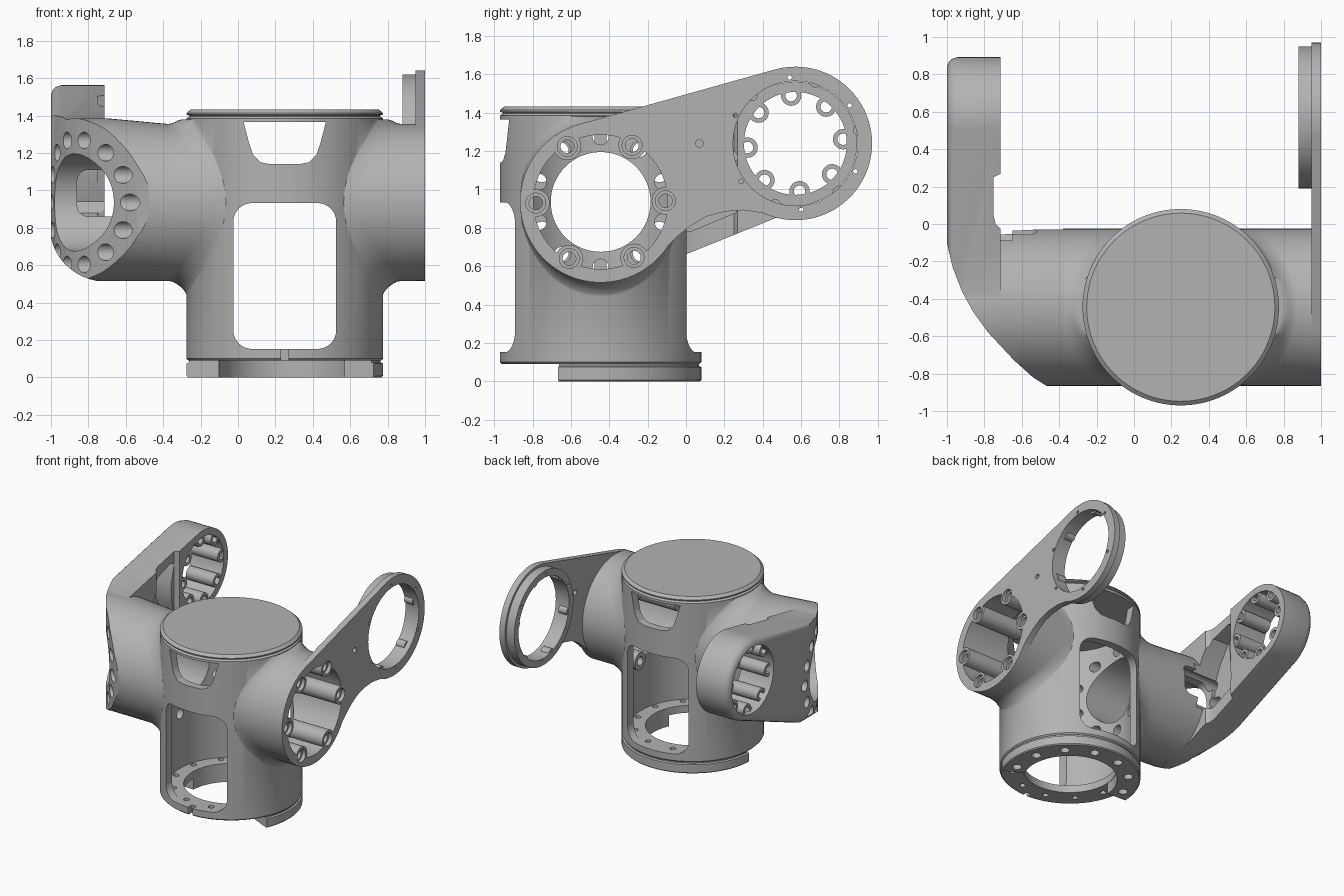
import bpy, bmesh
from math import sin, cos, pi, radians, sqrt

if "Cube" in bpy.data.objects:
    bpy.data.objects.remove(bpy.data.objects["Cube"], do_unlink=True)

grey = bpy.data.materials.new("machined_grey")
grey.use_nodes = True
colour = (0.45, 0.45, 0.45, 1)
grey.diffuse_color = colour
grey.node_tree.nodes["Principled BSDF"].inputs["Base Color"].default_value = colour

CX, CY = 0.25, -0.445          # upright housing axis
HUB = (-0.445, 0.935)          # cross axis, in y and z
TIP = (0.57, 1.24)             # arm tip axis, in y and z
R, HUB_R, TIP_R = 0.525, 0.42, 0.322


def place(axis, t, u, v):
    t = t(u) if callable(t) else t
    return {"X": (t, u, v), "Y": (u, t, v), "Z": (u, v, t)}[axis]


def arc(c, rx, a0=0, a1=360, n=64, rz=None):
    closed = a1 - a0 == 360
    steps = n if closed else n - 1
    rz = rx if rz is None else rz
    return [(c[0] + rx * cos(radians(a0 + (a1 - a0) * i / steps)),
             c[1] + rz * sin(radians(a0 + (a1 - a0) * i / steps))) for i in range(n)]


def polar(c, r, n, start=0):
    return [(c[0] + r * cos(2 * pi * i / n + radians(start)),
             c[1] + r * sin(2 * pi * i / n + radians(start))) for i in range(n)]


def loft(name, axis, *lofts):
    """Each loft is a list of (position, outline) sections, capped at both ends."""
    bm = bmesh.new()
    for sections in lofts:
        rings = [[bm.verts.new(place(axis, t, u, v)) for u, v in o] for t, o in sections]
        n = len(rings[0])
        for a, b in zip(rings, rings[1:]):
            for i in range(n):
                bm.faces.new((a[i], a[(i + 1) % n], b[(i + 1) % n], b[i]))
        bm.faces.new(rings[0][::-1])
        bm.faces.new(rings[-1])
    bmesh.ops.recalc_face_normals(bm, faces=bm.faces)
    mesh = bpy.data.meshes.new(name)
    bm.to_mesh(mesh)
    bm.free()
    mesh.materials.append(grey)
    ob = bpy.data.objects.new(name, mesh)
    bpy.context.collection.objects.link(ob)
    return ob


def prism(name, axis, t0, t1, *outlines):
    return loft(name, axis, *[[(t0, o), (t1, o)] for o in outlines])


def rods(name, axis, t0, t1, centres, r, n=24):
    return prism(name, axis, t0, t1, *[arc(c, r, n=n) for c in centres])


def combine(ob, mode, *others):
    for other in others:
        mod = ob.modifiers.new(mode, "BOOLEAN")
        mod.operation, mod.solver, mod.object = mode, "EXACT", other
        bpy.context.view_layer.objects.active = ob
        bpy.ops.object.modifier_apply(modifier=mod.name)
        bpy.data.objects.remove(other, do_unlink=True)


def rounded(u0, u1, v0, v1, r):
    corners = [(u1 - r, v1 - r), (u0 + r, v1 - r), (u0 + r, v0 + r), (u1 - r, v0 + r)]
    return [p for i, c in enumerate(corners) for p in arc(c, r, 90 * i, 90 * i + 90, 9)]


def arm_outline(inset):
    # Tangent outline round the hub and the arm tip
    return (arc(HUB, HUB_R - inset, 102, 292, 48)
            + arc(TIP, TIP_R - inset, -68, 102, 48))


def up(r):
    return arc((CX, CY), r, n=96)


# Upright housing with rolled edges
housing = loft("main_housing", "Z", [
    (0.09, up(R - 0.01)), (0.1, up(R)), (1.385, up(R)), (1.395, up(R - 0.015)), (1.4, up(R - 0.015))])


# Side sleeves, with a flare that follows the housing wall and stays below its rim
def sleeve(x_end, x_start, side):
    flare = [(0, 0), (0.02, 0.004), (0.045, 0.017), (0.07, 0.036), (0.09, 0.062),
             (0.1, 0.085), (0.12, 0.085)]
    secs = [(x_end, arc(HUB, HUB_R))]
    for d, g in flare:
        ring = arc(HUB, HUB_R, rz=HUB_R + g)
        secs.append((lambda y, d=d: x_start + side * (d + R - sqrt(R * R - (y - CY) ** 2)),
                     [(y, min(z, 1.38)) for y, z in ring]))
    secs.append((CX, arc(HUB, HUB_R - 0.02)))
    return loft("sleeve", "X", secs)


combine(housing, "UNION", sleeve(-0.38, -0.37, 1), sleeve(0.955, 0.87, -1))

# Hollow inside, windows front and back, bores and base holes
upper_window = [(0.03, 1.365), (0.06, 1.25), (0.08, 1.19), (0.12, 1.15), (0.17, 1.14)]
upper_window += [(2 * CX - x, z) for x, z in reversed(upper_window)]
bolts = polar((CX, CY), 0.43, 12, 15)
combine(housing, "DIFFERENCE",
        prism("cut", "Z", 0.15, 1.365, up(0.46)),
        prism("cut", "Z", 0, 0.3, up(0.35)),
        prism("cut", "Y", -1.2, 0.3, rounded(-0.025, 0.525, 0.152, 0.932, 0.1)),
        prism("cut", "Y", -1.2, 0.3, upper_window),
        prism("cut", "Y", -1.2, -0.92, rounded(0.23, 0.27, 0.05, 0.2, 0.005)),
        prism("cut", "X", -0.6, 0.1, arc(HUB, 0.26)),
        prism("cut", "X", 0.5, 1.1, arc(HUB, 0.35)),
        rods("cut", "X", -0.6, 0.0, polar(HUB, 0.34, 10, 18), 0.042),
        rods("cut", "Z", 0, 0.3, bolts, 0.022, 16))

# Top cap
loft("top_cap", "Z", [(1.39, up(R - 0.02)), (1.4, up(R - 0.015)), (1.405, up(R)),
                      (1.413, up(R)), (1.432, up(R - 0.022))])

# Base ring, open over a front sector, with a recessed joint above it
base = loft("base_ring", "Z", [(0, up(R - 0.008)), (0.008, up(R)), (0.074, up(R)),
                               (0.08, up(R - 0.012)), (0.092, up(R - 0.012))])
combine(base, "DIFFERENCE",
        prism("cut", "Z", -0.1, 0.2, up(0.352)),
        prism("cut", "Z", -0.1, 0.2, [(CX, CY)] + arc((CX, CY), 1, 177, 335, 24)),
        rods("cut", "Z", -0.1, 0.2, polar((CX, CY), 0.435, 12, 15), 0.035, 20))

# Elbow and arm: cross cylinder plus tapered arm, trimmed to the bent plan
arm = loft("elbow_arm", "X", [
    (-1, arm_outline(0.05)), (-0.99, arm_outline(0.025)), (-0.975, arm_outline(0.01)),
    (-0.945, arm_outline(0)), (-0.715, arm_outline(0))])
raised = arc((HUB[0], HUB[1] + 0.015), HUB_R, rz=HUB_R + 0.015)
combine(arm, "UNION", loft("elbow", "X", [
    (-0.93, raised), (-0.7, raised), (-0.375, arc(HUB, HUB_R))]))
plan = [(-0.3, -0.95), (-0.46, -0.87), (-0.54, -0.82), (-0.64, -0.73), (-0.78, -0.58),
        (-0.86, -0.47), (-0.92, -0.36), (-0.97, -0.23), (-1.01, -0.06), (-1.01, 1),
        (-0.71, 1), (-0.71, 0.27), (-0.75, 0.25), (-0.75, 0.04), (-0.74, 0.0),
        (-0.71, -0.03), (-0.3, -0.03)]
# Large rounding along the lower outer edge
underside = [(-0.2, 2), (-1.005, 2)] + arc((-0.695, 0.8), 0.31, 180, 270, 16, 0.29) + [(-0.2, 0.51)]
combine(arm, "INTERSECT", prism("cut", "Z", 0.2, 2, plan),
        prism("cut", "Y", -1.2, 1.2, underside))
pocket = [(-0.12, 0.84), (-0.06, 0.79), (0.02, 0.78), (0.26, 0.88), (0.28, 0.94), (0.22, 1.1),
          (0.21, 1.25), (0.25, 1.4), (0.2, 1.42), (0.03, 1.37), (-0.06, 1.24), (-0.12, 1.1)]
combine(arm, "DIFFERENCE",
        prism("cut", "X", -1.2, -0.2, arc(HUB, 0.26)),
        rods("cut", "X", -1.2, -0.2, polar(HUB, 0.34, 14), 0.045),
        prism("cut", "X", -0.89, -0.65, pocket),
        prism("cut", "Y", -0.45, 0.1, rounded(-0.86, -0.52, 0.86, 1.11, 0.06)),
        prism("cut", "X", -1.2, -0.6, arc(TIP, 0.268)))

# Scalloped bolt bosses inside the arm tip
tip_bolts = polar(TIP, 0.25, 8, 5)
tip_bosses = rods("arm_tip_bosses", "X", -0.965, -0.72, tip_bolts, 0.053)
combine(tip_bosses, "DIFFERENCE", rods("cut", "X", -1.2, -0.6, tip_bolts, 0.03, 16))

# Flat side plate with a waisted lower edge
waist = [(-0.04, 0.76), (0.03, 0.815), (0.11, 0.86), (0.2, 0.885), (0.3, 0.892)]
outline = (arc(HUB, HUB_R, 106, 328, 48) + waist + arc(TIP, 0.4, -115, 106, 56))
plate = prism("side_plate", "X", 0.95, 1.0, outline)
combine(plate, "UNION", prism("rim", "X", 0.88, 0.96, arc(TIP, 0.38)))
combine(plate, "DIFFERENCE",
        prism("cut", "X", 0.8, 1.1, arc(HUB, 0.35)),
        prism("cut", "X", 0.8, 1.1, arc(TIP, 0.325)),
        rods("cut", "X", 0.8, 1.1, [(0.07, 1.24)], 0.02),
        rods("cut", "X", 0.8, 1.1, polar(TIP, 0.345, 6, 35), 0.012, 12))

# Small lugs inside the plate rim
rods("rim_lugs", "X", 0.885, 0.96, polar(TIP, 0.343, 6, 12), 0.035)

# Six bolt columns inside the hub bore
hub_bolts = polar(HUB, 0.338, 6, 1)
columns = rods("hub_bolt_columns", "X", 0.6, 0.999, hub_bolts, 0.072, 32)
combine(columns, "DIFFERENCE", rods("cut", "X", 0.5, 1.1, hub_bolts, 0.035),
        rods("cut", "X", 0.97, 1.1, hub_bolts, 0.052))
# Trim the plate and sleeve away from the bolt holes
for part in (plate, housing):
    combine(part, "DIFFERENCE", rods("cut", "X", 0.6, 1.1, hub_bolts, 0.052))

# Smooth curved faces, keep machined edges crisp
bpy.ops.object.select_all(action="DESELECT")
for ob in bpy.context.collection.objects:
    if ob.type == "MESH" and ob.data.materials and ob.data.materials[0] == grey:
        ob.select_set(True)
        bpy.context.view_layer.objects.active = ob
bpy.ops.object.shade_smooth_by_angle(angle=radians(30))
